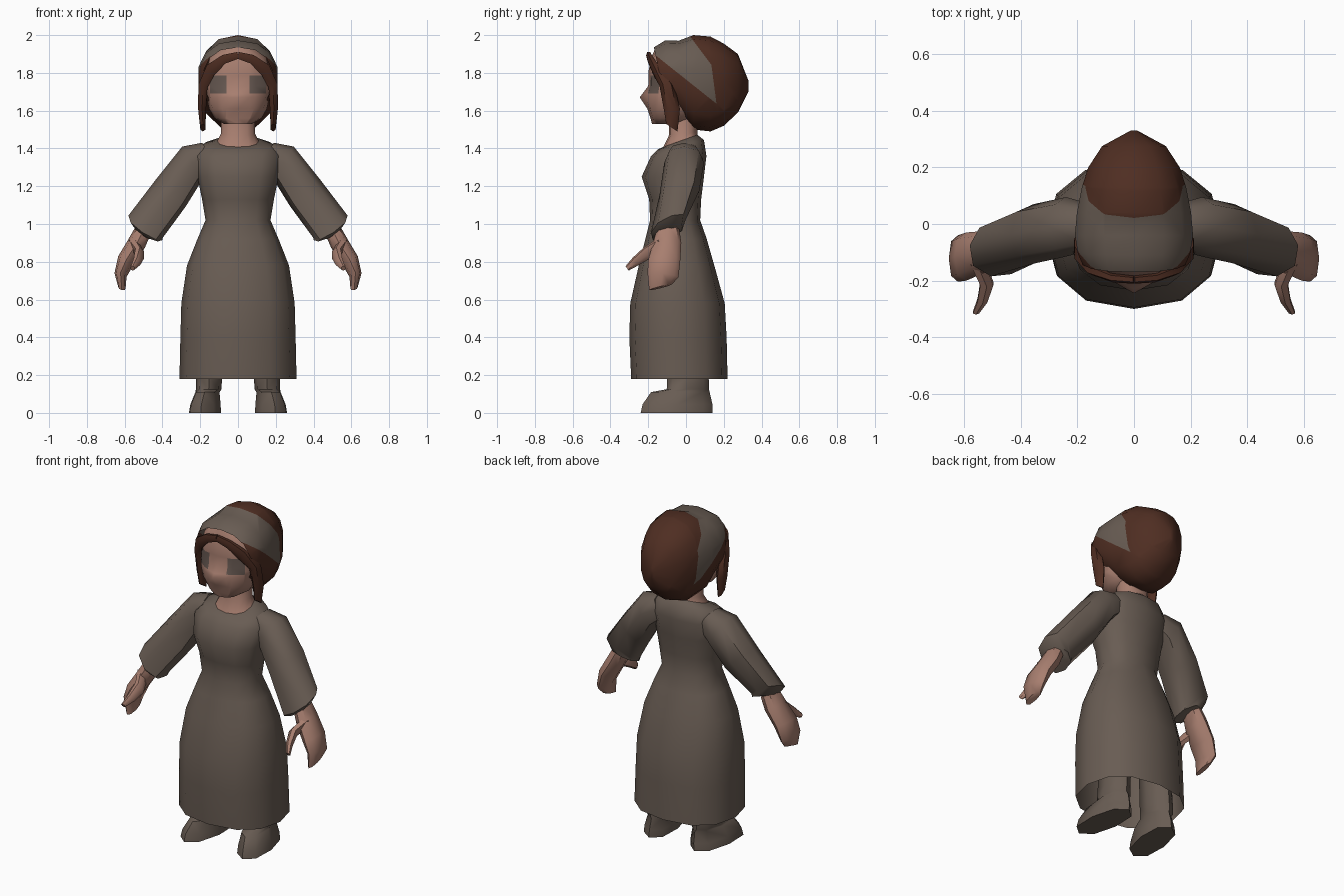
import bpy, bmesh, math
from mathutils import Vector

cube = bpy.data.objects.get("Cube")
if cube:
    bpy.data.objects.remove(cube)


def material(name, rgb):
    m = bpy.data.materials.new(name)
    m.use_nodes = True
    m.diffuse_color = (*rgb, 1)
    m.node_tree.nodes["Principled BSDF"].inputs["Base Color"].default_value = (*rgb, 1)
    return m


cloth = material("brown_grey_cloth", (0.14, 0.108, 0.087))
skin = material("skin", (0.39, 0.21, 0.16))
hair = material("dark_brown_hair", (0.078, 0.027, 0.016))
shadow = material("eye_shadow", (0.13, 0.095, 0.08))


def ring(center, u, v, n=12, power=0.85):
    """Slightly squared oval; the first point lies at center + v."""
    c, u, v = Vector(center), Vector(u), Vector(v)
    pts = []
    for i in range(n):
        a = 2 * math.pi * i / n
        s, k = math.sin(a), math.cos(a)
        s = math.copysign(abs(s) ** power, s) if abs(s) > 1e-6 else 0
        k = math.copysign(abs(k) ** power, k) if abs(k) > 1e-6 else 0
        pts.append(c + u * s + v * k)
    return pts


def level(z, rx, front, back, tilt=0, n=12):
    """Horizontal oval from a half width and its front and back limits."""
    return ring((0, (front + back) / 2, z), (rx, 0, 0), (0, (front - back) / 2, -tilt), n)


def loft(rings, cap_start=True, cap_end=True):
    bm = bmesh.new()
    rows = [[bm.verts.new(p) for p in r] for r in rings]
    n = len(rows[0])
    for a, b in zip(rows, rows[1:]):
        for i in range(n):
            j = (i + 1) % n
            bm.faces.new((a[i], a[j], b[j], b[i]))
    if cap_start:
        bm.faces.new(rows[0])
    if cap_end:
        bm.faces.new(rows[-1])
    bmesh.ops.recalc_face_normals(bm, faces=bm.faces)
    return bm


def cut(bm, point, normal):
    bmesh.ops.bisect_plane(bm, geom=bm.verts[:] + bm.edges[:] + bm.faces[:],
                           plane_co=point, plane_no=normal)


def finish(name, bm, mats, mirrored=False, angle=50):
    mesh = bpy.data.meshes.new(name)
    bm.to_mesh(mesh)
    bm.free()
    for m in mats:
        mesh.materials.append(m)
    ob = bpy.data.objects.new(name, mesh)
    bpy.context.collection.objects.link(ob)
    bpy.ops.object.select_all(action="DESELECT")
    ob.select_set(True)
    bpy.context.view_layer.objects.active = ob
    bpy.ops.object.shade_smooth_by_angle(angle=math.radians(angle))
    if mirrored:
        mod = ob.modifiers.new("Mirror", "MIRROR")
        mod.use_mirror_merge = False
    return ob


# Dress: open hem, narrow waist, sloping neckline
neckline = ring((0, -.03, 1.44), (.11, 0, 0), (0, -.09, -.032))
dress = [
    level(.18, .31, -.29, .22), level(.4, .305, -.3, .215),
    level(.58, .3, -.295, .205), level(.78, .27, -.25, .15),
    level(.92, .215, -.215, .11), level(1.02, .172, -.19, .075),
    level(1.13, .19, -.195, .08), level(1.25, .215, -.235, .095),
    level(1.36, .235, -.185, .108), level(1.42, .19, -.15, .095, .025),
    neckline,
]
finish("dress", loft(dress, False, False), [cloth])

# Neck and the skin in the neckline
neck = [neckline, level(1.48, .09, -.09, .06, .01), level(1.6, .088, -.09, .06)]
finish("neck", loft(neck, False), [skin])

# Sleeves
sleeve = [
    ring((.15, -.01, 1.37), (.04, 0, .06), (0, -.08, 0), 8),
    ring((.24, -.01, 1.325), (.055, 0, .085), (0, -.105, 0), 8),
    ring((.355, -.035, 1.165), (.08, 0, .07), (0, -.105, -.01), 8),
    ring((.49, -.095, .985), (.09, .02, .06), (.015, -.09, -.03), 8),
    ring((.47, -.095, .945), (.07, .02, .03), (.01, -.075, -.02), 8),
]
finish("sleeve", loft(sleeve), [cloth], True)

# Hands: flat mitten with a separate thumb
hand = [
    ring((.5, -.095, .97), (.04, 0, .02), (0, -.06, 0), 8),
    ring((.535, -.1, .9), (.042, 0, .025), (0, -.075, 0), 8),
    ring((.592, -.115, .81), (.042, 0, .02), (0, -.085, 0), 8),
    ring((.622, -.122, .73), (.032, 0, .01), (0, -.082, .012), 8),
    ring((.615, -.135, .665), (.02, 0, .005), (0, -.06, -.015), 8),
]
finish("hand", loft(hand), [skin], True)
thumb = [
    ring((.55, -.14, .885), (.03, 0, .01), (0, -.01, .04), 6),
    ring((.52, -.21, .845), (.026, 0, .01), (0, -.012, .032), 6),
    ring((.535, -.27, .8), (.02, 0, .005), (0, -.012, .022), 6),
    ring((.558, -.312, .765), (.012, 0, 0), (0, -.008, .012), 6),
]
finish("thumb", loft(thumb), [skin], True)

# Legs and shoes with the toes turned out
leg = [
    ring((.175, -.05, 0), (.085, 0, 0), (.022, -.19, 0), 8),
    ring((.172, -.045, .045), (.08, 0, 0), (.022, -.185, 0), 8),
    ring((.162, -.03, .11), (.064, 0, 0), (.015, -.155, 0), 8),
    ring((.155, .01, .125), (.068, 0, 0), (0, -.112, 0), 8),
    ring((.153, .01, .19), (.068, 0, 0), (0, -.11, 0), 8),
    ring((.14, .01, .45), (.07, 0, 0), (0, -.1, 0), 8),
]
finish("leg_and_shoe", loft(leg), [cloth], True)

# Head with a pointed nose and dark patches cut around the eyes
head = [
    level(1.53, .075, -.18, 0), level(1.56, .125, -.188, .04),
    level(1.61, .153, -.205, .06), level(1.67, .166, -.208, .06),
    level(1.73, .168, -.2, .06), level(1.81, .168, -.198, .06),
    level(1.88, .15, -.185, .04), level(1.935, .09, -.16, 0),
]
bm = loft(head)
for v in bm.verts:
    if abs(v.co.x) < .01 and abs(v.co.z - 1.67) < .01 and v.co.y < 0:
        v.co.y = -.245
for x in (.062, .148):
    cut(bm, (x, 0, 0), (1, 0, 0))
    cut(bm, (-x, 0, 0), (1, 0, 0))
for z in (1.69, 1.785):
    cut(bm, (0, 0, z), (0, 0, 1))
for f in bm.faces:
    c = f.calc_center_median()
    if c.y < -.08 and .062 < abs(c.x) < .148 and 1.69 < c.z < 1.785:
        f.material_index = 1
finish("head", bm, [skin, shadow])


# Hair mass lofted from front to back, its upper front wrapped by a scarf
def hoop(y, rx, low, high, lean=0):
    return ring((0, y, (low + high) / 2), (rx, 0, 0), (0, -lean, (high - low) / 2), 14)


mass = [
    hoop(-.135, .185, 1.6, 1.935, .035), hoop(-.1, .203, 1.59, 1.972, .01),
    hoop(-.04, .213, 1.59, 1.97), hoop(.04, .206, 1.5, 2.0),
    hoop(.13, .188, 1.49, 1.992), hoop(.2, .165, 1.52, 1.955),
    hoop(.275, .115, 1.59, 1.9), hoop(.33, .012, 1.7, 1.76),
]
bm = loft(mass, False)
edges = [((0, .035, 1.975), (0, -.8, -.6)),     # rear edge, upper part
         ((0, .135, 1.84), (0, -1, -.13)),      # rear edge, lower part
         ((0, 0, 1.765), (0, .62, .78))]        # edge over the ears
for point, normal in edges:
    cut(bm, point, normal)
for f in bm.faces:
    c = f.calc_center_median()
    if all((c - Vector(p)).dot(Vector(n)) > 0 for p, n in edges):
        f.material_index = 1
finish("hair_and_scarf", bm, [hair, cloth])

# Parted fringe running into the long side locks
fringe = [
    ring((0, -.197, 1.893), (.004, 0, .02), (0, -.014, 0), 6),
    ring((.075, -.19, 1.872), (.008, 0, .026), (0, -.016, 0), 6),
    ring((.145, -.16, 1.815), (.022, 0, .03), (0, -.022, 0), 6),
    ring((.186, -.1, 1.73), (.027, 0, .01), (0, -.04, 0), 6),
    ring((.19, -.075, 1.61), (.024, 0, 0), (0, -.043, 0), 6),
    ring((.186, -.075, 1.51), (.015, 0, 0), (0, -.03, .02), 6),
]
finish("fringe_and_lock", loft(fringe), [hair], True)
